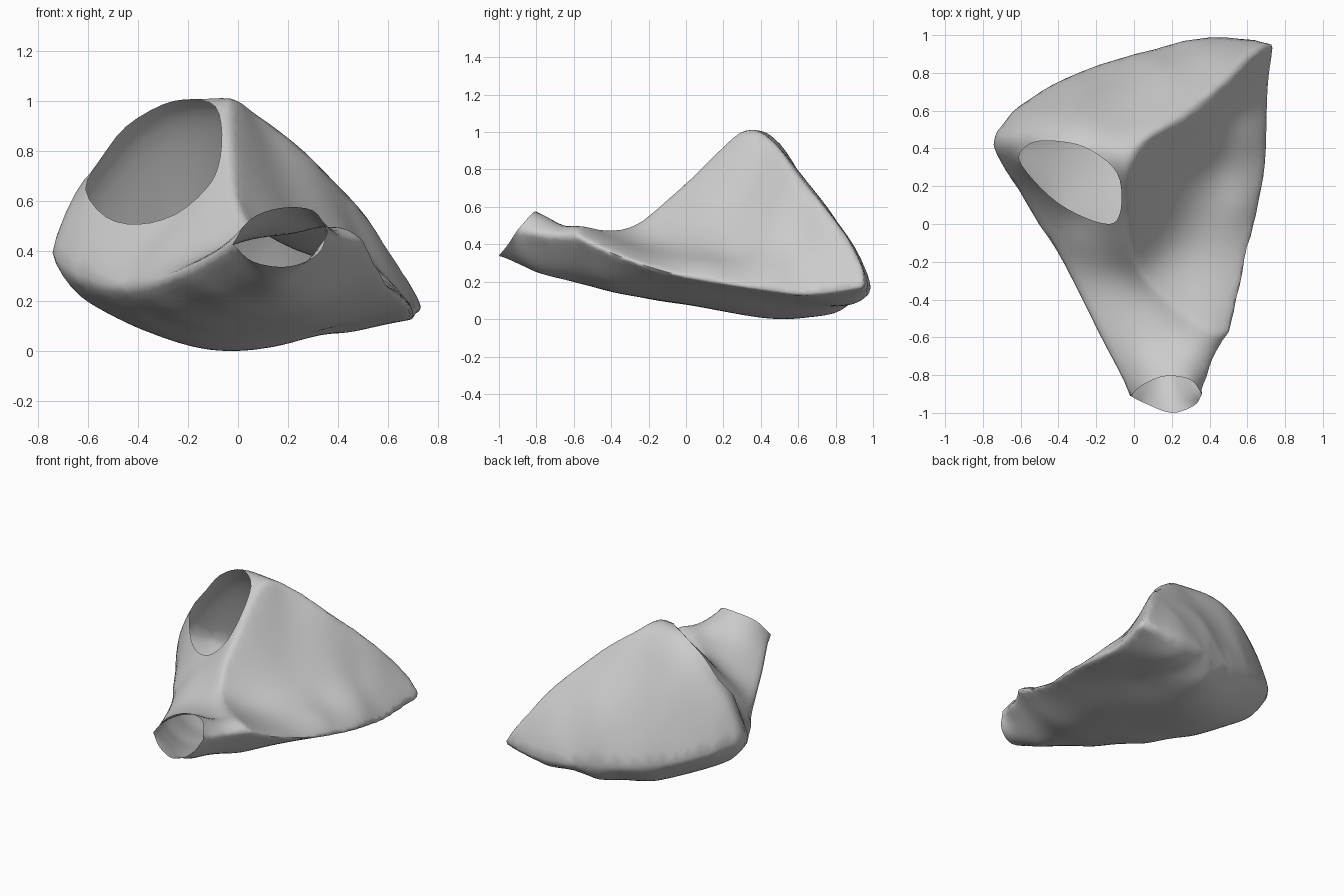
import bpy, bmesh, math
from mathutils import Vector
from mathutils.geometry import delaunay_2d_cdt

if "Cube" in bpy.data.objects:
    bpy.data.objects.remove(bpy.data.objects["Cube"])


def curve(pts, closed=False, n=4):
    """Smooth Catmull-Rom samples through a few points."""
    p = [Vector(q) for q in pts]
    if closed:
        p = [p[-1]] + p + p[:2]
    else:
        p = [2 * p[0] - p[1]] + p + [2 * p[-1] - p[-2]]
    out = []
    for a, b, c, d in zip(p, p[1:], p[2:], p[3:]):
        for i in range(n):
            t = i / n
            out.append(0.5 * (2 * b + (c - a) * t + (2 * a - 5 * b + 4 * c - d) * t * t
                              + (3 * b - a - 3 * c + d) * t ** 3))
    return out if closed else out + [p[-2]]


def kernel(r2):
    return r2 * math.log(r2) if r2 > 1e-12 else 0.0


def height_field(pts):
    """Thin-plate surface z(x, y) through all given points."""
    n = len(pts)
    m = [[kernel((a.x - b.x) ** 2 + (a.y - b.y) ** 2) for b in pts] + [1, a.x, a.y, a.z] for a in pts]
    for f in (lambda v: 1, lambda v: v.x, lambda v: v.y):
        m.append([f(v) for v in pts] + [0, 0, 0, 0])
    size = n + 3
    for i in range(size):
        k = max(range(i, size), key=lambda r: abs(m[r][i]))
        m[i], m[k] = m[k], m[i]
        top = m[i]
        for r in range(i + 1, size):
            f = m[r][i] / top[i]
            if f:
                row = m[r]
                m[r] = row[:i] + [u - f * v for u, v in zip(row[i:], top[i:])]
    w = [0.0] * size
    for i in reversed(range(size)):
        w[i] = (m[i][-1] - sum(m[i][j] * w[j] for j in range(i + 1, size))) / m[i][i]
    return lambda x, y: w[n] + w[n + 1] * x + w[n + 2] * y + sum(
        c * kernel((x - p.x) ** 2 + (y - p.y) ** 2) for c, p in zip(w, pts))


def inside(x, y, loop):
    hit = False
    for a, b in zip(loop, loop[1:] + loop[:1]):
        if (a.y > y) != (b.y > y) and x < a.x + (y - a.y) * (b.x - a.x) / (b.y - a.y):
            hit = not hit
    return hit


def add_patch(bm, loop, inner, hole=(), up=True, step=0.036):
    """Triangulate the outline in plan and lift it onto a thin-plate surface."""
    hole = list(hole)
    ctrl = loop + hole
    z = height_field(ctrl + [Vector(q) for q in inner])
    ok = lambda x, y: inside(x, y, loop) and not (hole and inside(x, y, hole))
    pts = [p.xy for p in ctrl]
    n, h = len(loop), len(hole)
    edges = [(i, (i + 1) % n) for i in range(n)] + [(n + i, n + (i + 1) % h) for i in range(h)]

    def try_add(q, gap):
        if ok(q.x, q.y) and min((p - q).length for p in pts) > gap:
            pts.append(q)

    # a narrow inset strip keeps the rolled edges even
    for ring in (loop, hole):
        for a, b, c in zip(ring[-1:] + ring, ring, ring[1:] + ring[:1]):
            side = (c - a).xy.orthogonal().normalized() * 0.018
            try_add(b.xy + side, 0.014)
            try_add(b.xy - side, 0.014)
    for j in range(-28, 29):
        for i in range(-22, 23):
            try_add(Vector(((i + 0.5 * (j % 2)) * step, j * step)), 0.02)
    co, _, faces, *_ = delaunay_2d_cdt(pts, edges, [], 0, 1e-5)
    vs = [bm.verts.new((c.x, c.y, z(c.x, c.y))) for c in co]
    for f in faces:
        if ok(sum(co[i].x for i in f) / 3, sum(co[i].y for i in f) / 3):
            face = bm.faces.new([vs[i] for i in f])
            face.normal_update()
            if (face.normal.z > 0) != up:
                face.normal_flip()


# Key edges of the hollow body
tube_l, tube_r = (-.02, -.91, .43), (.36, -.9, .48)
corner, notch = (.75, .955, .17), (.515, -.575, .44)
left_back = curve([tube_l, (-.2, -.58, .34), (-.38, -.22, .27), (-.55, .05, .265), (-.69, .28, .32),
                   (-.755, .42, .39), (-.71, .53, .38), (-.57, .665, .31), (-.27, .825, .22), (.1, .94, .17),
                   (.4, 1.005, .155), (.6, .99, .16), corner])
right_low = curve([corner, (.715, .65, .13), (.717, .4, .16), (.67, .1, .21), (.61, -.13, .26),
                   (.56, -.38, .35), notch])
neck = curve([notch, (.445, -.68, .45), (.39, -.82, .46), tube_r])
tube_low = curve([tube_r, (.32, -.96, .39), (.2, -1, .34), (.06, -.95, .36), tube_l])
tube_top = curve([tube_r, (.3, -.825, .565), (.17, -.805, .575), (.05, -.85, .53), tube_l])
ridge = curve([notch, (.41, -.58, .505), (.2, -.42, .48), (.05, -.27, .51), (-.02, -.1, .65),
               (-.03, .15, .88), (-.02, .32, 1.02), (.08, .465, .955), (.27, .565, .815), (.48, .745, .6),
               (.6, .88, .42), (.69, .95, .28), corner])
big_opening = curve([(-.61, .35, .65), (-.55, .425, .77), (-.45, .44, .9), (-.3, .42, .99),
                     (-.18, .36, 1.01), (-.09, .27, .98), (-.065, .15, .87), (-.08, .04, .74),
                     (-.13, 0, .65), (-.25, .03, .55), (-.4, .11, .51), (-.53, .23, .54)], True, 3)

bm = bmesh.new()
# Underside
add_patch(bm, left_back[:-1] + right_low[:-1] + neck[:-1] + tube_low[:-1],
          [(0, .45, .005), (-.3, .35, .06), (-.55, .36, .17), (0, 0, .08), (.1, -.5, .175), (.18, -.8, .25),
           (.35, .5, .085), (.3, .8, .07), (.55, .6, .11), (0, .72, .03), (.35, 0, .12), (-.3, .05, .115),
           (-.3, .62, .085), (.35, -.45, .22), (-.28, -.19, .165), (-.12, -.54, .24), (-.68, .41, .26),
           (-.45, .05, .175), (.05, -.25, .12), (.08, .88, .085), (.4, .94, .095), (-.25, .76, .13)], up=False)
# Upper and back wall with the large opening
add_patch(bm, left_back[:-1] + ridge[:0:-1] + neck[:-1] + tube_top[:-1],
          [(-.45, .6, .68), (-.2, .65, .7), (.1, .74, .61), (.36, .84, .48), (-.61, .56, .55),
           (0, .56, .84), (-.1, -.25, .44), (.05, -.5, .45), (.22, -.62, .48), (-.3, -.08, .44),
           (-.72, .43, .51), (-.66, .47, .63), (-.3, .76, .41), (.08, .89, .34), (.38, .96, .28)],
          big_opening)
# Dished right wall
add_patch(bm, ridge[:-1] + right_low[:-1],
          [(.2, .25, .6), (.45, .3, .355), (.2, -.1, .43), (.4, -.25, .37), (.5, .62, .43),
           (.63, .48, .265), (.6, .1, .28), (.65, .74, .26)])
bmesh.ops.remove_doubles(bm, verts=bm.verts, dist=0.002)
# Soften the seams, keeping the opening rims crisp
soft = [v for v in bm.verts if not v.is_boundary]
for _ in range(4):
    bmesh.ops.smooth_vert(bm, verts=soft, factor=0.3, use_axis_x=True, use_axis_y=True, use_axis_z=True)
low = min(v.co.z for v in bm.verts)
bmesh.ops.translate(bm, verts=bm.verts, vec=(0, 0, -low))

mesh = bpy.data.meshes.new("hollow_chamber")
bm.to_mesh(mesh)
bm.free()
body = bpy.data.objects.new("hollow_chamber", mesh)
bpy.context.collection.objects.link(body)
bpy.context.view_layer.objects.active = body
body.select_set(True)
bpy.ops.object.shade_smooth_by_angle(angle=math.radians(80))
